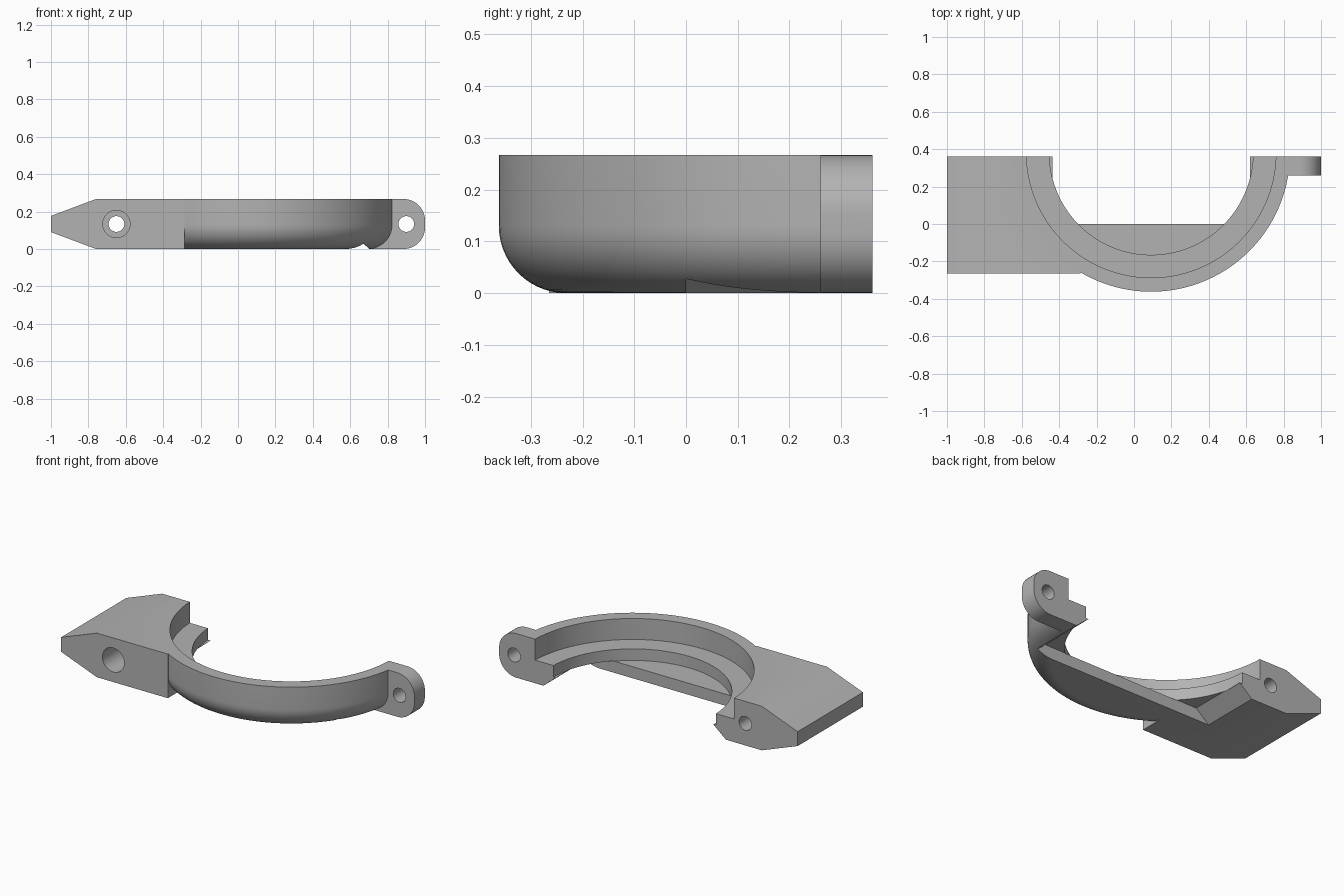
import bpy, bmesh, math
from mathutils import Matrix, Vector

if "Cube" in bpy.data.objects:
    bpy.data.objects.remove(bpy.data.objects["Cube"])

CX, CY = 0.092, 0.38      # ring axis
BACK = 0.36               # flat split face
H = 0.267                 # overall height
MID = H / 2

metal = bpy.data.materials.new("plain grey")
metal.use_nodes = True
grey = (0.45, 0.45, 0.45, 1)
metal.diffuse_color = grey
metal.node_tree.nodes["Principled BSDF"].inputs["Base Color"].default_value = grey


def finish(name, bm):
    bmesh.ops.recalc_face_normals(bm, faces=bm.faces)
    mesh = bpy.data.meshes.new(name)
    bm.to_mesh(mesh)
    bm.free()
    mesh.materials.append(metal)
    ob = bpy.data.objects.new(name, mesh)
    bpy.context.collection.objects.link(ob)
    return ob


def prism(name, outline, y0, y1):
    """Extrude an x-z outline from y0 to y1."""
    bm = bmesh.new()
    face = bm.faces.new([bm.verts.new((x, y0, z)) for x, z in outline])
    geo = bmesh.ops.extrude_face_region(bm, geom=[face])["geom"]
    bmesh.ops.translate(bm, vec=(0, y1 - y0, 0),
                        verts=[v for v in geo if isinstance(v, bmesh.types.BMVert)])
    return finish(name, bm)


def arc(x, z, r, a0, a1, n):
    angles = [math.radians(a0 + (a1 - a0) * i / n) for i in range(n + 1)]
    return [(x + r * math.cos(a), z + r * math.sin(a)) for a in angles]


def bore(name, x, z, r, y0, y1):
    return prism(name, arc(x, z, r, 0, 360, 40)[:-1], y0, y1)


def lathe(name, profile, steps=128):
    """Revolve an r-z profile about the ring axis."""
    bm = bmesh.new()
    rings = []
    for i in range(steps):
        a = 2 * math.pi * (i + 0.5) / steps
        rings.append([bm.verts.new((CX + r * math.cos(a), CY + r * math.sin(a), z))
                      for r, z in profile])
    for i in range(steps):
        a, b = rings[i], rings[(i + 1) % steps]
        for j in range(len(profile) - 1):
            bm.faces.new((a[j], b[j], b[j + 1], a[j + 1]))
    for j in (0, -1):
        bm.faces.new([ring[j] for ring in rings])
    return finish(name, bm)


def combine(target, tool, operation):
    mod = target.modifiers.new("join", "BOOLEAN")
    mod.operation, mod.object, mod.solver = operation, tool, "EXACT"
    bpy.context.view_layer.objects.active = target
    bpy.ops.object.modifier_apply(modifier=mod.name)
    bpy.data.objects.remove(tool)


# Half ring with a rounded lower rim
R, F = 0.742, 0.13
clamp = lathe("clamp_half", arc(R - F, F, F, -90, 0, 14) + [(R, H)])

# Tapered hinge block and rounded bolt lug
block = prism("hinge_block", [(-1, 0.09), (-0.76, 0), (-0.285, 0),
                              (-0.285, H), (-0.76, H), (-1, H - 0.09)], -0.265, 0.45)
c = 0.115
lug = prism("bolt_lug", [(0.68, 0)] + arc(1 - c, c, c, -90, 0, 12)
            + arc(1 - c, H - c, c, 0, 90, 12) + [(0.68, H)], 0.26, 0.45)
for part in (block, lug):
    combine(clamp, part, "UNION")

# Stepped bore, flared opening under the floor, bolt holes and split face
half = 0.525
cutters = [
    lathe("seat_bore", [(0.667, 0.14), (0.667, 0.4)]),
    lathe("inner_bore", [(0.545, 0.07), (0.545, 0.3)]),
    prism("flared_opening", [(CX - half - 0.11, -0.02), (CX + half + 0.11, -0.02),
                             (CX + half, 0.072), (CX - half, 0.072)], 0, 0.6),
    bore("block_hole", -0.65, MID, 0.042, -0.5, 0.6),
    bore("block_counterbore", -0.65, MID, 0.073, -0.5, 0.1),
    bore("lug_hole", 0.9, MID, 0.042, 0.1, 0.6),
    prism("split_cutter", [(-2, -1), (2, -1), (2, 1), (-2, 1)], BACK, 2),
]
for cutter in cutters:
    combine(clamp, cutter, "DIFFERENCE")

# Smooth the round surfaces, keep the machined edges crisp
bpy.ops.object.select_all(action="DESELECT")
clamp.select_set(True)
bpy.context.view_layer.objects.active = clamp
bpy.ops.object.shade_smooth_by_angle(angle=math.radians(25))
